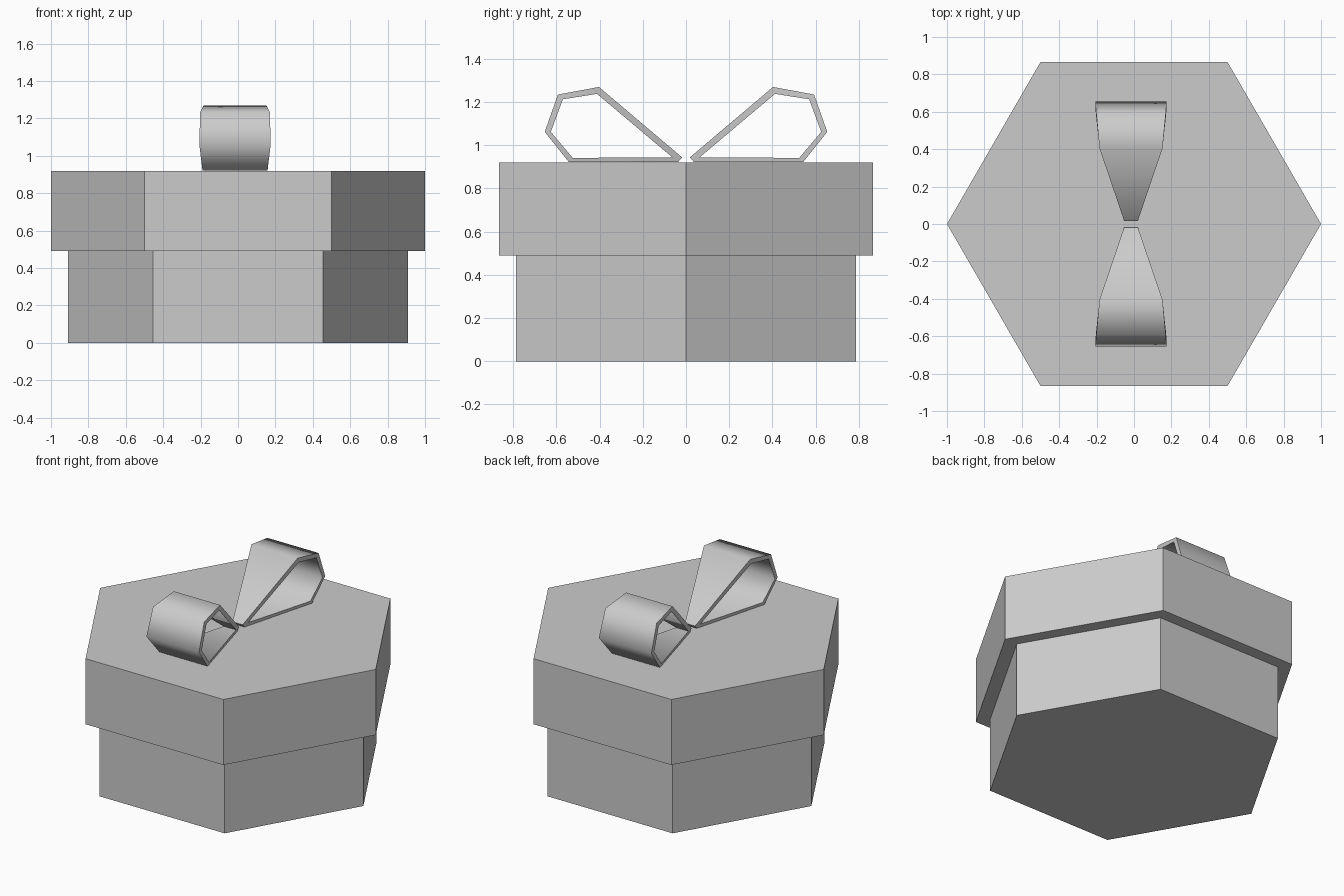
import bpy, bmesh, math

if "Cube" in bpy.data.objects:
    bpy.data.objects.remove(bpy.data.objects["Cube"])


def hex_prism(name, radius, z0, z1):
    bpy.ops.mesh.primitive_cylinder_add(vertices=6, radius=radius, depth=z1 - z0,
                                        location=(0, 0, (z0 + z1) / 2),
                                        rotation=(0, 0, math.radians(30)))
    ob = bpy.context.object
    ob.name = name
    bpy.ops.object.transform_apply(location=True, rotation=True, scale=True)
    return ob


# Ribbon section: outer (y, z), inner (y, z), half width in x
RIBBON = [
    ((0.018, 0.944), (0.037, 0.922), 0.037),
    ((0.403, 1.270), (0.412, 1.238), 0.168),
    ((0.593, 1.235), (0.570, 1.213), 0.186),
    ((0.654, 1.062), (0.626, 1.062), 0.191),
    ((0.542, 0.922), (0.525, 0.942), 0.174),
    ((0.037, 0.922), (0.034, 0.943), 0.037),
]
BOW_X = -0.016


def bow_loop(name, side):
    bm = bmesh.new()
    rings = []
    for (yo, zo), (yi, zi), w in RIBBON:
        rings.append([bm.verts.new((BOW_X + sx * w, side * y, z))
                      for sx, y, z in ((-1, yo, zo), (1, yo, zo), (1, yi, zi), (-1, yi, zi))])
    for a, b in zip(rings, rings[1:]):
        for i in range(4):
            j = (i + 1) % 4
            bm.faces.new((a[i], a[j], b[j], b[i]))
    bm.faces.new(rings[0])
    bm.faces.new(rings[-1])
    bmesh.ops.recalc_face_normals(bm, faces=bm.faces)
    me = bpy.data.meshes.new(name)
    bm.to_mesh(me)
    bm.free()
    ob = bpy.data.objects.new(name, me)
    bpy.context.collection.objects.link(ob)
    bpy.ops.object.select_all(action='DESELECT')
    ob.select_set(True)
    bpy.context.view_layer.objects.active = ob
    bpy.ops.object.shade_smooth_by_angle(angle=math.radians(68))


# Box body and overhanging lid
hex_prism("box_base", 0.91, 0.0, 0.49)
hex_prism("box_lid", 1.0, 0.49, 0.92)

# Two mirrored ribbon loops
bow_loop("bow_loop_back", 1)
bow_loop("bow_loop_front", -1)
